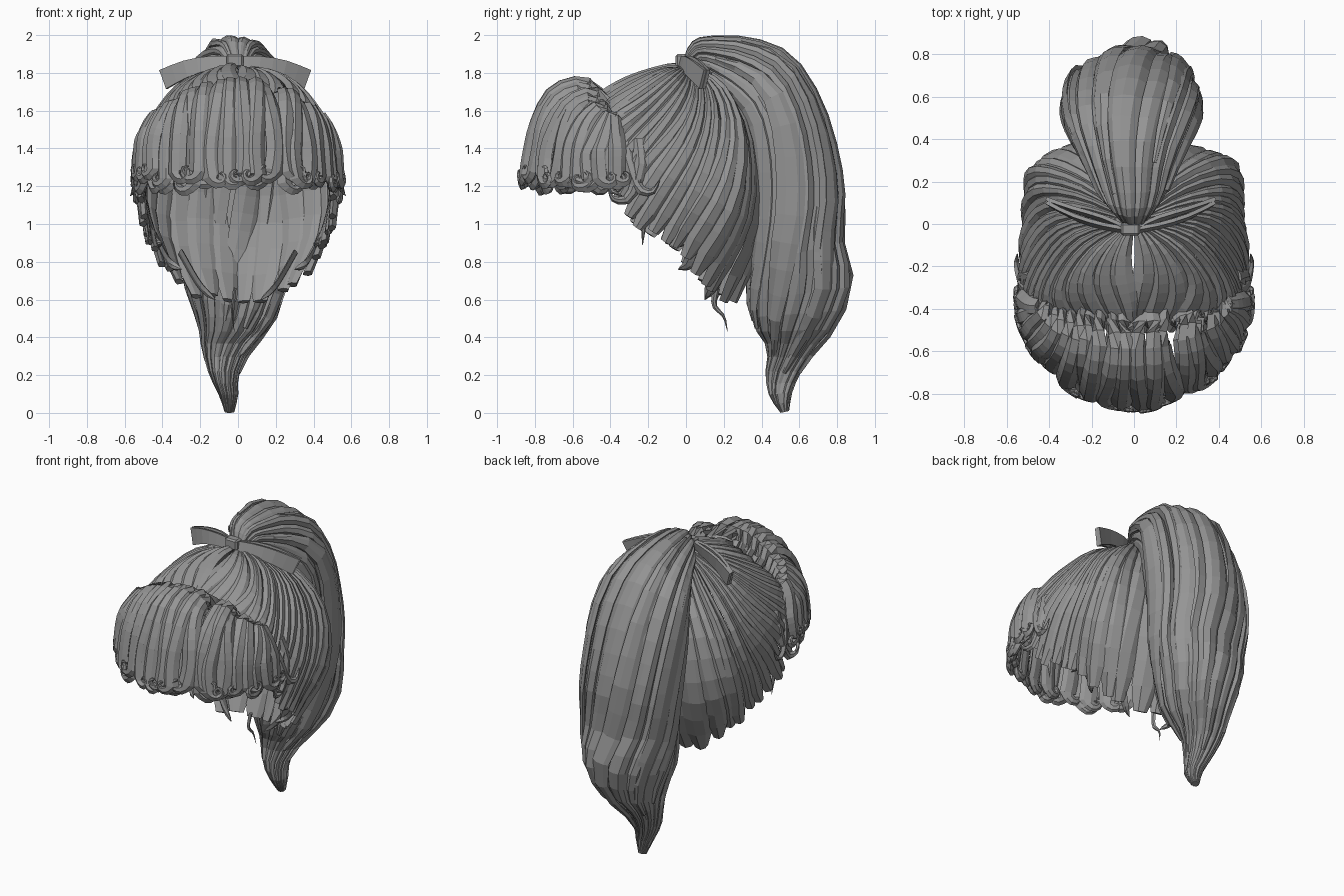
import bpy, bmesh, math, random
from mathutils import Vector as V

if "Cube" in bpy.data.objects:
    bpy.data.objects.remove(bpy.data.objects["Cube"])

random.seed(4)
hair = bpy.data.materials.new("hair_grey")
hair.diffuse_color = (0.3, 0.3, 0.3, 1)
hair.use_nodes = True
hair.node_tree.nodes["Principled BSDF"].inputs["Base Color"].default_value = hair.diffuse_color
SECTION = [(-1, -.1), (-.5, .75), (.3, 1), (1, .1), (.3, -.5), (-.5, -.5)]
BOX = [(-1, -1), (-1, 1), (1, 1), (1, -1)]


def spline(pts, t):
    """Point at t in 0..1 on a smooth curve through equally spaced points."""
    n = len(pts) - 1
    f = min(max(t, 0), 1) * n
    i = min(int(f), n - 1)
    f -= i
    b, c = V(pts[i]), V(pts[i + 1])
    a = V(pts[i - 1]) if i else 2 * b - c
    d = V(pts[i + 2]) if i + 2 <= n else 2 * c - b
    return b + .5 * f * (c - a + f * (2 * a - 5 * b + 4 * c - d + f * (3 * (b - c) + d - a)))


def tube(bm, rings):
    rows = [[bm.verts.new(p) for p in r] for r in rings]
    n = len(rows[0])
    for r, s in zip(rows, rows[1:]):
        for k in range(n):
            bm.faces.new((r[k], r[(k + 1) % n], s[(k + 1) % n], s[k]))
    bm.faces.new(rows[0][::-1])
    bm.faces.new(rows[-1])


def lock(bm, path, normals, widths, thick, section=SECTION):
    """Sweep a strand section; normals point away from the head."""
    rings = []
    for i, p in enumerate(path):
        tan = (path[min(i + 1, len(path) - 1)] - path[max(i - 1, 0)]).normalized()
        nor = (normals[i] - tan * normals[i].dot(tan)).normalized()
        side = tan.cross(nor)
        th = min(thick, widths[i])
        rings.append([p + side * widths[i] * a + nor * th * b for a, b in section])
    tube(bm, rings)


def finish(name, bm):
    bmesh.ops.recalc_face_normals(bm, faces=bm.faces[:])
    me = bpy.data.meshes.new(name)
    bm.to_mesh(me)
    bm.free()
    me.materials.append(hair)
    ob = bpy.data.objects.new(name, me)
    bpy.context.collection.objects.link(ob)
    return ob


# Scalp guide curves from the tie to the hairline, front centre to back centre
TIE = (0, .01, 1.83)
GUIDES = [
    [TIE, (0, -.13, 1.82), (0, -.27, 1.78), (0, -.4, 1.71), (0, -.52, 1.62)],
    [TIE, (.16, -.12, 1.79), (.3, -.26, 1.69), (.4, -.37, 1.55), (.46, -.43, 1.37)],
    [TIE, (.25, -.04, 1.76), (.41, -.14, 1.59), (.51, -.24, 1.35), (.5, -.31, 1.03)],
    [TIE, (.27, .06, 1.73), (.44, .07, 1.5), (.51, .02, 1.2), (.44, -.06, .86)],
    [TIE, (.2, .17, 1.72), (.4, .28, 1.45), (.43, .27, 1.05), (.27, .1, .65)],
    [TIE, (0, .2, 1.73), (0, .38, 1.45), (0, .42, 1.0), (0, .26, .55)]]


def scalp(u, t):
    """Guide surface; strands drift towards the face as they fall."""
    w = min(abs(u), 1) ** (.75 + .7 * t * t)
    p = spline([spline(g, t) for g in GUIDES], w)
    return V((math.copysign(p.x, u), p.y, p.z))


# Combed-back strands over the head
bm = bmesh.new()
COUNT = 44
for i in range(COUNT):
    u0 = -1 + 2 * (i + .5) / COUNT
    du = 1 / COUNT
    end = random.uniform(.98, 1)
    lift = random.uniform(-.012, .01)
    sway = random.uniform(-.5, .5) * du
    path, nors, wid = [], [], []
    for k in range(13):
        t = .03 + (end - .03) * k / 12
        u = min(max(u0 + sway * math.sin(t * 5), -.99), .99)
        c = scalp(u, t)
        across = scalp(min(u + du, 1), t) - scalp(max(u - du, -1), t)
        along = scalp(u, t + .02) - scalp(u, t - .02)
        n = across.cross(along).normalized()
        if n.dot(c - V((0, -.05, 1.25))) < 0:
            n = -n
        path.append(c + n * lift)
        nors.append(n)
        wid.append(max(.012, across.length * .7) * (.55 if k == 12 else 1))
    lock(bm, path, nors, wid, .026)
finish("scalp_hair", bm)

# Fringe: puffed locks fanning forward, curled at the tips
bm = bmesh.new()


def fringe(th, scale, drop, width, curl):
    s, c = math.sin(th), math.cos(th)
    out = V((s, -c, 0))
    side = V((c, s, 0))
    q = s * s
    prof = [(-.06, 1.66 - .17 * q), (.25, 1.75 - .18 * q), (.62, 1.70 - .2 * q),
            (.83, 1.52 - .1 * q), (.91, 1.37), (.96, 1.25)]
    pts = []
    for f, z in prof:
        x = (.40 + .14 * f * scale) * s
        y = -.38 - (.06 + .43 * f * scale) * c * (.88 + .12 * c * c)
        pts.append(V((x, y, z + (drop if f > .7 else 0) - (1 - scale) * .3)))
    sway = random.uniform(-.025, .025)
    path = [spline(pts, k / 12) + side * sway * math.sin(k * .5) for k in range(13)]
    wid = [width * (.72 + .28 * min(1, k / 6)) for k in range(13)]
    base = path[-1]
    size = random.uniform(.036, .052)
    for k in range(1, 9):
        a = k * .58
        r = size * (1 - k * .06)
        path.append(base + side * curl * (size - r * math.cos(a)) - V((0, 0, r * math.sin(a)))
                    + out * .003 * k)
        wid.append(width * (.72 - .075 * k))
    lock(bm, path, [out + V((0, 0, .5))] * len(path), wid, .032)


for i in range(22):
    th = math.radians(-89 + 178 * i / 21 + random.uniform(-2, 2))
    fringe(th, random.uniform(.94, 1.02), random.uniform(-.02, .04), .054, random.choice((-1, 1)))
for i in range(13):
    fringe(math.radians(-88 + 176 * i / 12), .88, random.uniform(0, .05), .055, random.choice((-1, 1)))
finish("fringe", bm)

# Temple curls and loose wisps
bm = bmesh.new()
WISPS = [([(.46, -.34, 1.5), (.52, -.3, 1.32), (.54, -.25, 1.19), (.55, -.18, 1.17), (.55, -.14, 1.23)], .035),
         ([(.49, -.25, 1.45), (.53, -.24, 1.3), (.53, -.3, 1.14), (.54, -.38, 1.13), (.55, -.41, 1.18)], .035),
         ([(.47, -.38, 1.45), (.52, -.37, 1.3), (.54, -.4, 1.19), (.57, -.34, 1.15)], .03),
         ([(.5, -.2, 1.2), (.49, -.22, 1.05), (.47, -.23, .89)], .025),
         ([(.5, -.1, 1.15), (.46, -.02, 1.0), (.42, -.02, .9), (.4, -.11, .9)], .04),
         ([(.44, .05, .95), (.36, .02, .8), (.3, -.04, .76)], .045),
         ([(.3, .2, .85), (.2, .14, .68), (.12, .1, .6)], .05)]
for sx in (-1, 1):
    for pts, w in WISPS:
        path = [spline([(x * sx, y, z) for x, y, z in pts], k / 9) for k in range(10)]
        lock(bm, path, [V((sx, 0, 0))] * 10, [w * (1 - (k / 9.3) ** 2) for k in range(10)], .018)
path = [spline([(-.02, .16, .66), (-.03, .15, .57), (-.03, .2, .51), (-.02, .22, .43)], k / 8) for k in range(9)]
lock(bm, path, [V((1, 0, 0))] * 9, [.02 * (1 - k / 8.5) for k in range(9)], .012)
finish("loose_curls", bm)

# Ponytail: outer y z, inner y z, left and right x, sideways shift of the crest
TAIL = [(-.01, 1.88, .04, 1.78, -.06, .06, 0), (.03, 1.96, .12, 1.78, -.11, .1, 0),
        (.12, 1.99, .18, 1.72, -.16, .15, 0), (.34, 1.98, .25, 1.62, -.23, .21, -.01),
        (.55, 1.89, .32, 1.5, -.3, .28, -.01), (.70, 1.67, .35, 1.33, -.33, .31, 0),
        (.79, 1.4, .36, 1.15, -.33, .31, 0), (.83, 1.15, .36, .98, -.32, .31, 0),
        (.82, .92, .35, .8, -.3, .29, .02), (.87, .7, .33, .62, -.27, .24, .05),
        (.8, .48, .36, .46, -.21, .17, .03), (.68, .33, .43, .34, -.19, .06, 0),
        (.6, .2, .42, .2, -.15, 0, 0), (.56, .1, .44, .09, -.1, 0, 0), (.545, .01, .5, 0, -.07, -.02, 0)]


def tail_point(t, a, push):
    oy, oz, iy, iz, x0, x1, dx = [spline([(r[j], 0, 0) for r in TAIL], t).x for j in range(7)]
    c = V(((x0 + x1) / 2, (oy + iy) / 2, (oz + iz) / 2))
    ca, sa = math.cos(a), math.sin(a)
    ca, sa = [math.copysign(abs(v) ** .94, v) for v in (ca, sa)]
    return c + V((max(ca, 0) * dx, (oy - c.y) * ca * push, (oz - c.z) * ca * push)) \
        + V(((x1 - x0) / 2 * sa * push, 0, 0))


bm = bmesh.new()
STRANDS = 15
heights = [random.uniform(-.05, .02) for _ in range(STRANDS)]
spans = [random.uniform(-.25, .25) for _ in range(STRANDS)]
rings = []
for r in range(27):
    t = r / 26
    ring = []
    for s in range(STRANDS):
        for f, h in ((0, -.09), (.1, .0), (.45, .05), (.8, .01)):
            a = (s + f + (spans[s] if f == 0 else 0)) / STRANDS * math.tau + t * t * 1.4
            ring.append(tail_point(t, a, 1 + h + heights[s]))
    rings.append(ring)
tube(bm, rings)
# Raised locks laid along the tail, ending at different heights
for a0, t0, t1, w in ((2.1, .12, .72, .07), (-2.1, .12, .74, .07), (-1.6, .1, .78, .07), (1.4, .15, .8, .07),
                      (2.7, .2, .7, .07), (-2.7, .2, .68, .07), (.5, .2, .85, .06), (-.6, .15, .85, .06)):
    path, nors, wid = [], [], []
    for k in range(14):
        t = t0 + (t1 - t0) * k / 13
        a = a0 + t * t * 1.4
        p = tail_point(t, a, .99)
        path.append(p)
        nors.append(tail_point(t, a, 1.1) - p)
        wid.append(w * (.12 + math.sin(math.pi * (k + .3) / 13.6)))
    lock(bm, path, nors, wid, .02)
finish("ponytail", bm)

# Bow: two looped ribbon wings and a knot
bm = bmesh.new()
for sx in (-1, 1):
    for gap in (0, .035):
        pts = [(.01, -.03, 1.855), (.13, -.01 + gap, 1.85), (.26, .03 + gap, 1.82), (.38, .09 + gap * .5, 1.765)]
        path = [spline([(x * sx - .015, y, z) for x, y, z in pts], k / 6) for k in range(7)]
        lock(bm, path, [V((0, -1, .25))] * 7, [.03 + .004 * k for k in range(7)], .009, BOX)
finish("bow_wings", bm)

bm = bmesh.new()
bmesh.ops.create_cube(bm, size=1)
bmesh.ops.scale(bm, vec=(.09, .06, .07), verts=bm.verts[:])
bmesh.ops.translate(bm, vec=(-.017, -.025, 1.865), verts=bm.verts[:])
bmesh.ops.bevel(bm, geom=bm.edges[:], offset=.01, segments=1, affect='EDGES')
finish("bow_knot", bm)
